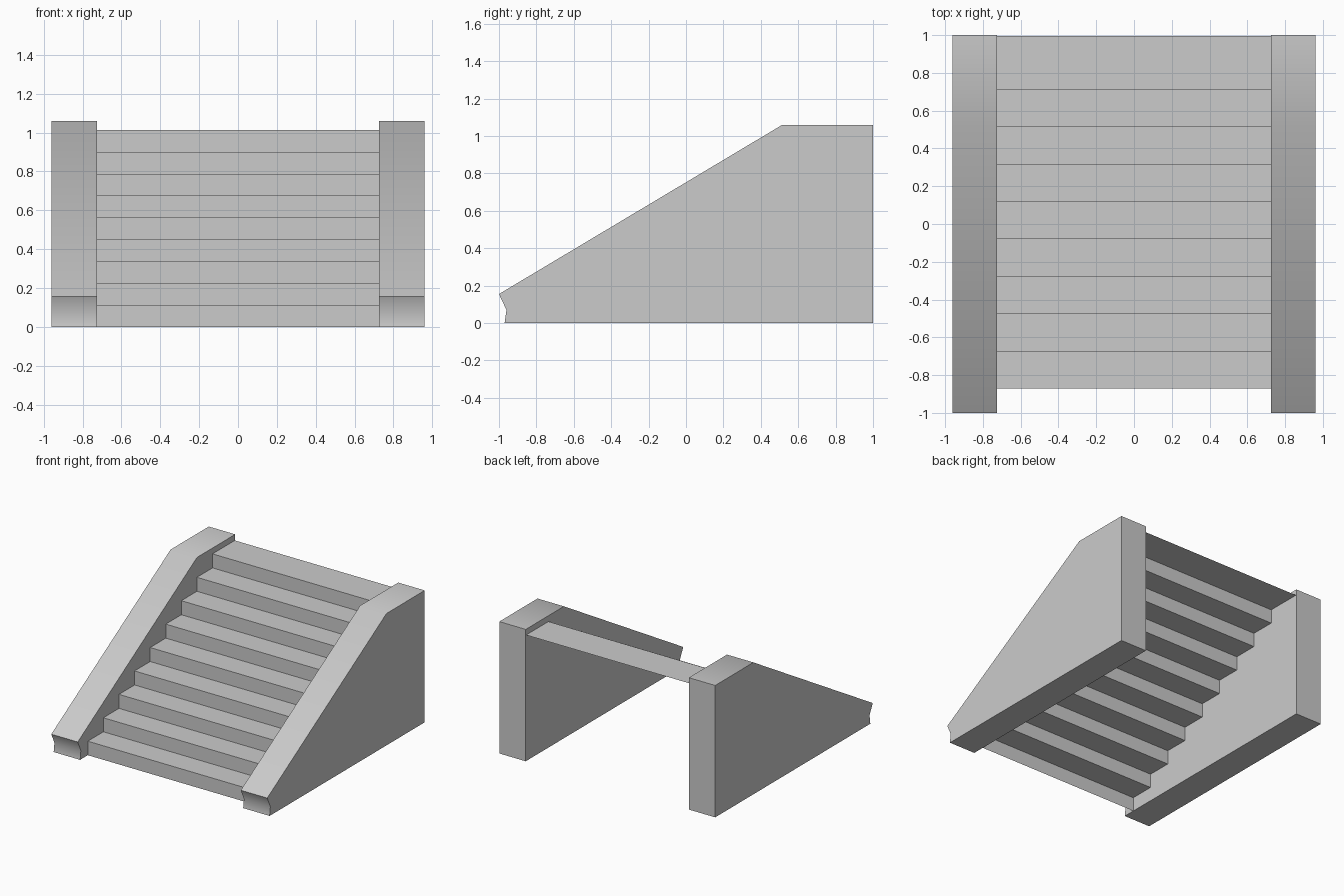
import bpy
import bmesh
import math

if "Cube" in bpy.data.objects:
    bpy.data.objects.remove(bpy.data.objects["Cube"], do_unlink=True)

# One plain stone colour
stone = bpy.data.materials.new("grey stone")
stone.use_nodes = True
COLOUR = (0.6, 0.6, 0.6, 1)
stone.diffuse_color = COLOUR
stone.node_tree.nodes["Principled BSDF"].inputs["Base Color"].default_value = COLOUR


def extrude_profile(name, profile, x0, x1, solid):
    """Sweep a (y, z) profile along x, as a closed solid or an open sheet."""
    bm = bmesh.new()
    verts = [bm.verts.new((x0, y, z)) for y, z in profile]
    if solid:
        geom = [bm.faces.new(verts)]
    else:
        geom = [bm.edges.new(pair) for pair in zip(verts, verts[1:])]
    if solid:
        swept = bmesh.ops.extrude_face_region(bm, geom=geom, use_keep_orig=True)
    else:
        swept = bmesh.ops.extrude_edge_only(bm, edges=geom)
    moved = [v for v in swept["geom"] if isinstance(v, bmesh.types.BMVert)]
    bmesh.ops.translate(bm, verts=moved, vec=(x1 - x0, 0, 0))
    bmesh.ops.recalc_face_normals(bm, faces=bm.faces)
    # An open sheet of steps must face up and forward
    if not solid:
        bm.normal_update()
        if sum(f.normal.z - f.normal.y for f in bm.faces) < 0:
            bmesh.ops.reverse_faces(bm, faces=bm.faces)
    mesh = bpy.data.meshes.new(name)
    bm.to_mesh(mesh)
    bm.free()
    mesh.materials.append(stone)
    obj = bpy.data.objects.new(name, mesh)
    bpy.context.collection.objects.link(obj)
    return obj


# Side walls with a sloped top and a notched front end
INNER, OUTER = 0.725, 0.96
wall = [(-0.97, 0), (-0.96, 0.07), (-1, 0.155), (0.515, 1.06), (1, 1.06), (1, 0)]
for name, side in (("left_wall", 1), ("right_wall", -1)):
    obj = extrude_profile(name, wall, side * INNER, side * OUTER, True)
    bpy.ops.object.select_all(action="DESELECT")
    obj.select_set(True)
    bpy.context.view_layer.objects.active = obj
    bpy.ops.object.shade_smooth_by_angle(angle=math.radians(40))

# Steps: a thin folded sheet of risers and treads, open underneath
COUNT, RISE, RUN, START = 9, 1.013 / 9, 0.198, -0.872
steps = [(START, 0)]
for i in range(COUNT):
    front = START + i * RUN
    back = front + RUN if i < COUNT - 1 else 0.995
    steps += [(front, (i + 1) * RISE), (back, (i + 1) * RISE)]
extrude_profile("steps", steps, -INNER, INNER, False)
